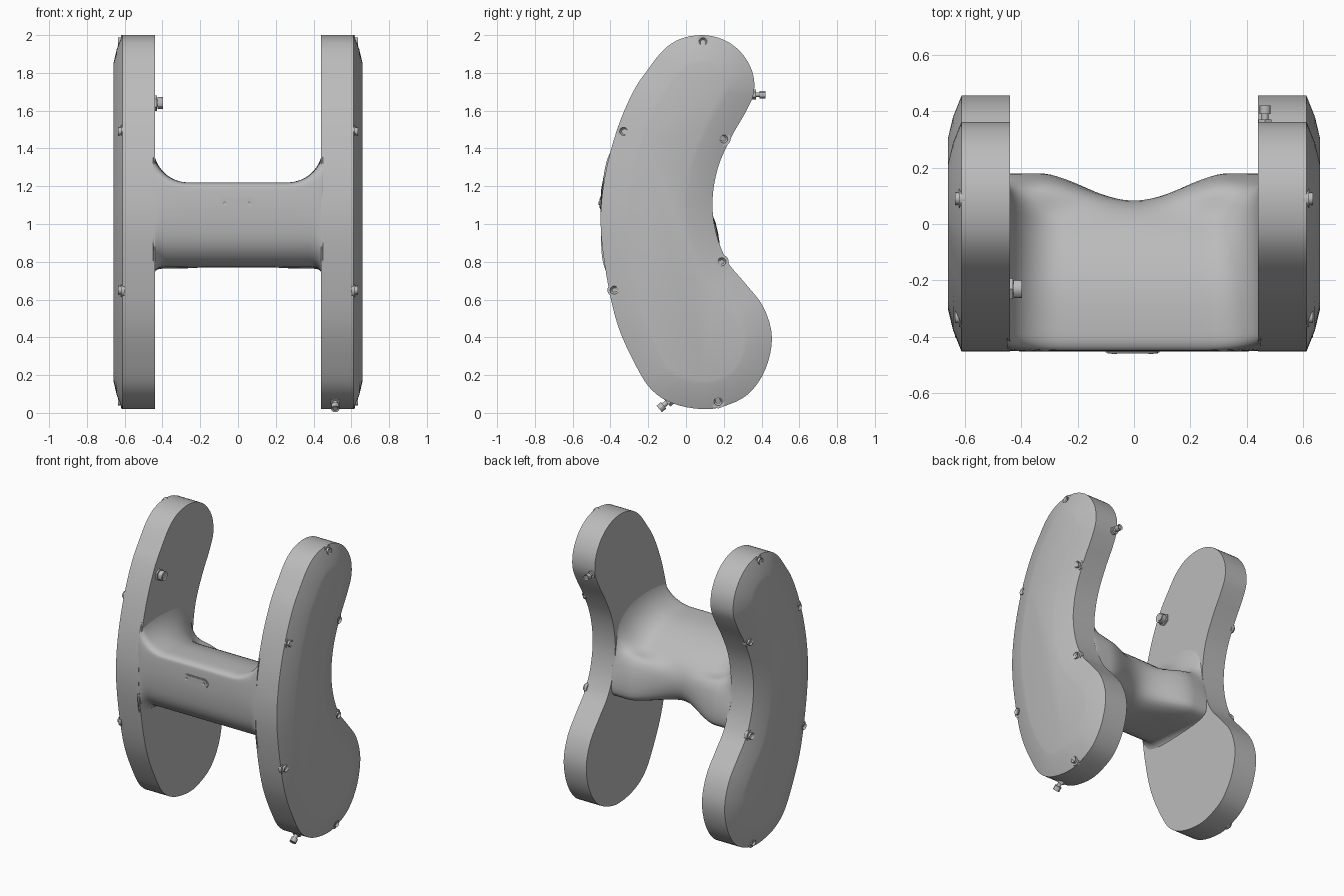
import bpy, bmesh, math
from mathutils import Vector

if "Cube" in bpy.data.objects:
    bpy.data.objects.remove(bpy.data.objects["Cube"])

grey = bpy.data.materials.new("matte_grey")
grey.use_nodes = True
GREY = (0.5, 0.5, 0.5, 1)
grey.diffuse_color = GREY
grey.node_tree.nodes["Principled BSDF"].inputs["Base Color"].default_value = GREY


def finish(name, bm, angle=30):
    bmesh.ops.recalc_face_normals(bm, faces=bm.faces)
    mesh = bpy.data.meshes.new(name)
    bm.to_mesh(mesh)
    bm.free()
    mesh.materials.append(grey)
    ob = bpy.data.objects.new(name, mesh)
    bpy.context.collection.objects.link(ob)
    bpy.ops.object.select_all(action='DESELECT')
    ob.select_set(True)
    bpy.context.view_layer.objects.active = ob
    bpy.ops.object.shade_smooth_by_angle(angle=math.radians(angle))
    return ob


def smooth_loop(points, steps):
    """Closed Catmull-Rom curve through 2D points."""
    pts = [Vector(p) for p in points]
    out = []
    for i in range(len(pts)):
        a, b, c, d = (pts[(i + k - 1) % len(pts)] for k in range(4))
        for s in range(steps):
            t = s / steps
            out.append(0.5 * (2 * b + (c - a) * t + (2 * a - 5 * b + 4 * c - d) * t * t
                              + (3 * b - a - 3 * c + d) * t ** 3))
    return out


def inset_loop(loop, dist):
    """Move a clockwise loop inward along its normals."""
    n = len(loop)
    out = []
    for i, p in enumerate(loop):
        t = (loop[(i + 1) % n] - loop[i - 1]).normalized()
        out.append(p + Vector((t.y, -t.x)) * dist)
    return out


def loft(name, rings, angle=30):
    """Skin rings of 3D points and cap both ends."""
    bm = bmesh.new()
    rows = [[bm.verts.new(p) for p in ring] for ring in rings]
    n = len(rows[0])
    for a, b in zip(rows, rows[1:]):
        for i in range(n):
            j = (i + 1) % n
            bm.faces.new((a[i], a[j], b[j], b[i]))
    bm.faces.new(rows[0])
    bm.faces.new(rows[-1])
    return finish(name, bm, angle)


def rod(name, centre, axis, radius, depth, sides=20, socket=0):
    """Cylinder along an axis, with an optional sunken socket at its far end."""
    bm = bmesh.new()
    bmesh.ops.create_cone(bm, cap_ends=True, segments=sides, radius1=radius,
                          radius2=radius, depth=depth)
    if socket:
        top = max(bm.faces, key=lambda f: f.calc_center_median().z)
        bmesh.ops.inset_region(bm, faces=[top], thickness=radius * 0.5)
        bmesh.ops.translate(bm, verts=top.verts, vec=(0, 0, -socket))
    ob = finish(name, bm)
    ob.rotation_mode = 'QUATERNION'
    ob.rotation_quaternion = Vector(axis).to_track_quat('Z', 'Y')
    ob.location = centre
    return ob


# Kidney-shaped side panels with softly chamfered outer faces
kidney = smooth_loop([
    (.09, 2), (.2, 1.975), (.29, 1.91), (.35, 1.81), (.36, 1.7), (.32, 1.6), (.24, 1.46),
    (.17, 1.3), (.14, 1.12), (.16, .95), (.22, .8), (.31, .69), (.41, .56), (.455, .4),
    (.42, .23), (.33, .1), (.2, .035), (.08, .02), (-.07, .05), (-.18, .12), (-.26, .24),
    (-.36, .46), (-.42, .72), (-.452, 1), (-.43, 1.25), (-.365, 1.5), (-.28, 1.7),
    (-.2, 1.82), (-.12, 1.92), (-.03, 1.98)], 4)
levels = [(0, .44), (0, .612), (.075, .642), (.13, .655), (.15, .66)]
screws = [(.09, 1.965), (-.33, 1.49), (.2, 1.45), (.19, .8), (-.38, .65), (.17, .06)]
for side, label in ((1, "left"), (-1, "right")):
    loft(label + "_side_panel",
         [[(side * x, p.x, p.y) for p in inset_loop(kidney, d)] for d, x in levels])
    # Socket screws and their washers around the panel rim
    for k, (y, z) in enumerate(screws):
        rod(f"{label}_washer_{k + 1}", (side * .61, y, z), (side, 0, 0), .036, .02)
        rod(f"{label}_screw_{k + 1}", (side * .617, y, z), (side, 0, 0), .022, .036, 12, .012)

# Crossbar: middle section blending into a flared end section
middle = [(-.45, 1.02), (-.45, 1.17), (-.435, 1.21), (-.37, 1.22), (-.22, 1.21), (-.08, 1.16),
          (.03, 1.08), (.08, .98), (.07, .87), (0, .8), (-.18, .77), (-.33, .79), (-.42, .88)]
flared = [(-.45, .95), (-.435, 1.25), (-.405, 1.37), (-.36, 1.4), (-.2, 1.42), (0, 1.41),
          (.13, 1.32), (.14, 1.05), (.18, .85), (.12, .77), (-.18, .72), (-.38, .73), (-.435, .78)]


def flare(index, x):
    """How far a section point has moved to the flared end at x."""
    if index in (7, 8, 9):
        t = min(abs(x) / .34, 1)
        return t * t * (3 - 2 * t)
    start = .39 if index in (0, 10, 11, 12) else .26
    u = min(max((abs(x) - start) / (.45 - start), 0), 1)
    return 1 - math.sqrt(1 - u * u)


sections = []
count = 48
for s in range(count + 1):
    # Spacing tightens toward the ends to round the fillets
    x = .45 * math.sin(math.pi * (s / count - .5))
    pts = [Vector(m).lerp(Vector(e), flare(i, x))
           for i, (m, e) in enumerate(zip(middle, flared))]
    sections.append([(x, p.x, p.y) for p in smooth_loop(pts, 4)])
loft("crossbar", sections, 40)


# Pill-shaped plate with raised rim and two rivets on the crossbar front
def pill(name, half, radius, front):
    outline = [((half if math.cos(a) > 0 else -half) + radius * math.cos(a) - .005,
                radius * math.sin(a) + 1.11)
               for a in (2 * math.pi * (k + .5) / 24 for k in range(24))]
    loft(name, [[(x, y, z) for x, z in outline] for y in (-.445, front)])


pill("plate_rim", .065, .031, -.456)
pill("plate_face", .065, .025, -.459)
for x in (-.07, .06):
    rod("plate_rivet", (x, -.456, 1.11), (0, -1, 0), .009, .012, 12, .003)

# Valve stems: base collar, neck and knurled cap
valves = [("upper_right", (-.445, -.23, 1.64), (1, 0, 0), .045, .032),
          ("upper_left", (.465, .355, 1.685), (0, 1, 0), .062, .02),
          ("lower_left", (.515, -.09, .065), (0, -.75, -.65), .065, .022)]
for label, base, axis, length, radius in valves:
    base, axis = Vector(base), Vector(axis).normalized()
    rod(label + "_valve_collar", base, axis, radius * 1.3, .03, 6)
    rod(label + "_valve_neck", base + axis * length / 2, axis, radius * .6, length, 16)
    rod(label + "_valve_cap", base + axis * (length - .012), axis, radius, .03, 12, .008)
